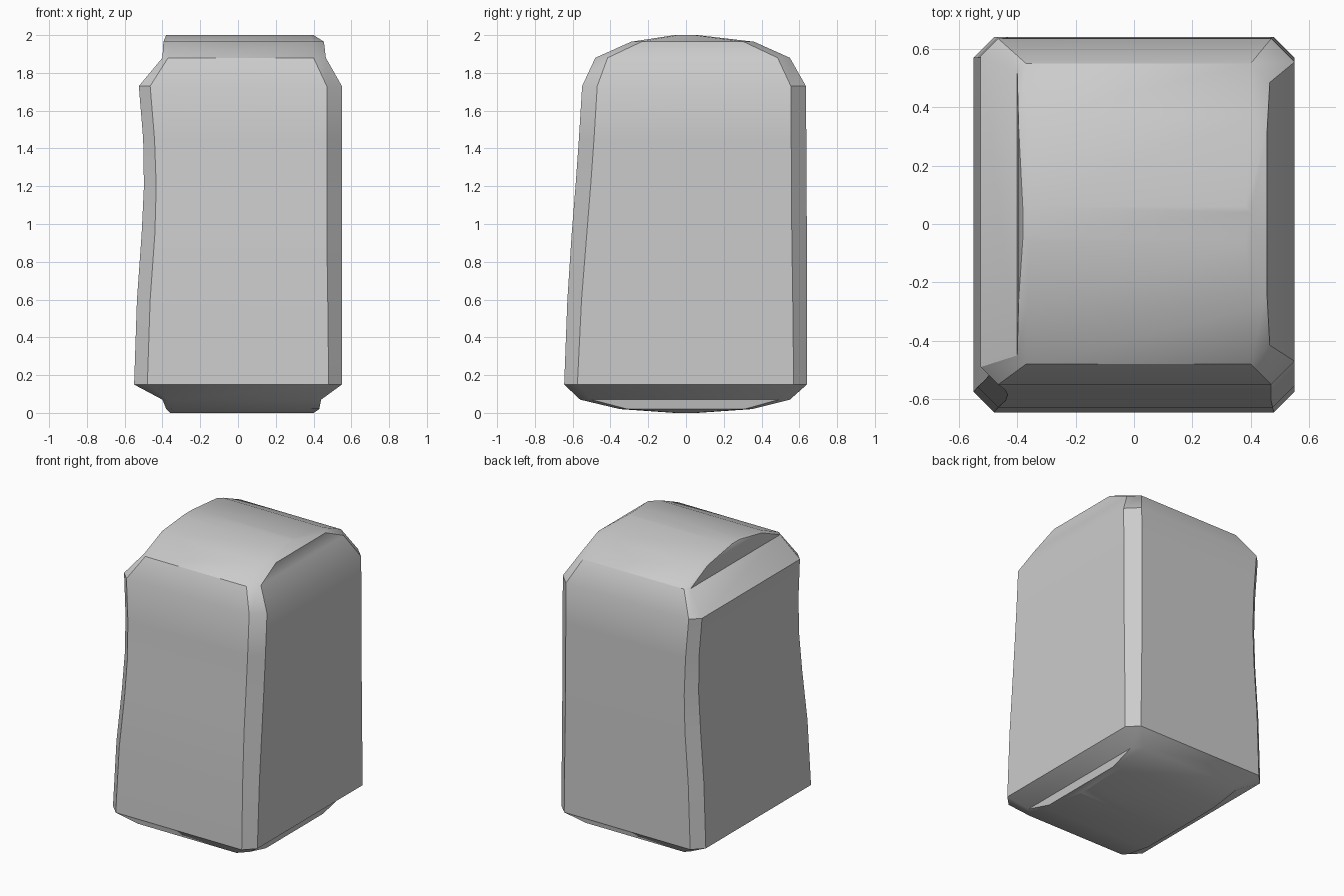
import bpy, bmesh

# cross-sections: z, left x, right x, front y, back y, left chamfer, right chamfer
sections = [
    (0.00, -0.36, 0.40, -0.06, 0.06, 0.02, 0.02),
    (0.02, -0.38, 0.43, -0.35, 0.35, 0.03, 0.04),
    (0.07, -0.40, 0.44, -0.56, 0.55, 0.03, 0.06),
    (0.15, -0.55, 0.55, -0.645, 0.64, 0.07, 0.07),
    (0.60, -0.535, 0.55, -0.628, 0.64, 0.07, 0.075),
    (0.95, -0.51, 0.55, -0.605, 0.64, 0.07, 0.08),
    (1.20, -0.498, 0.55, -0.585, 0.638, 0.065, 0.08),
    (1.45, -0.502, 0.55, -0.567, 0.637, 0.06, 0.08),
    (1.73, -0.525, 0.55, -0.55, 0.635, 0.06, 0.08),
    (1.88, -0.40, 0.465, -0.48, 0.55, 0.03, 0.065),
    (1.965, -0.395, 0.455, -0.29, 0.36, 0.03, 0.055),
    (2.00, -0.38, 0.40, -0.06, 0.06, 0.02, 0.02),
]


def ring(bm, z, xl, xr, yf, yb, cl, cr):
    pts = [(xl + cl, yf), (xr - cr, yf), (xr, yf + cr), (xr, yb - cr),
           (xr - cr, yb), (xl + cl, yb), (xl, yb - cl), (xl, yf + cl)]
    return [bm.verts.new((x, y, z)) for x, y in pts]


# loft the chamfered block with its domed top and bottom
bm = bmesh.new()
rings = [ring(bm, *s) for s in sections]
for a, b in zip(rings, rings[1:]):
    for i in range(8):
        j = (i + 1) % 8
        bm.faces.new((a[i], a[j], b[j], b[i]))
bm.faces.new(rings[0][::-1])
bm.faces.new(rings[-1])
bmesh.ops.recalc_face_normals(bm, faces=bm.faces)
mesh = bpy.data.meshes.new("chamfered_block")
bm.to_mesh(mesh)
bm.free()
block = bpy.data.objects.new("chamfered_block", mesh)
bpy.context.collection.objects.link(block)

# smooth gentle curves, keep chamfers crisp
bpy.context.view_layer.objects.active = block
block.select_set(True)
bpy.ops.object.shade_smooth_by_angle(angle=0.6)
